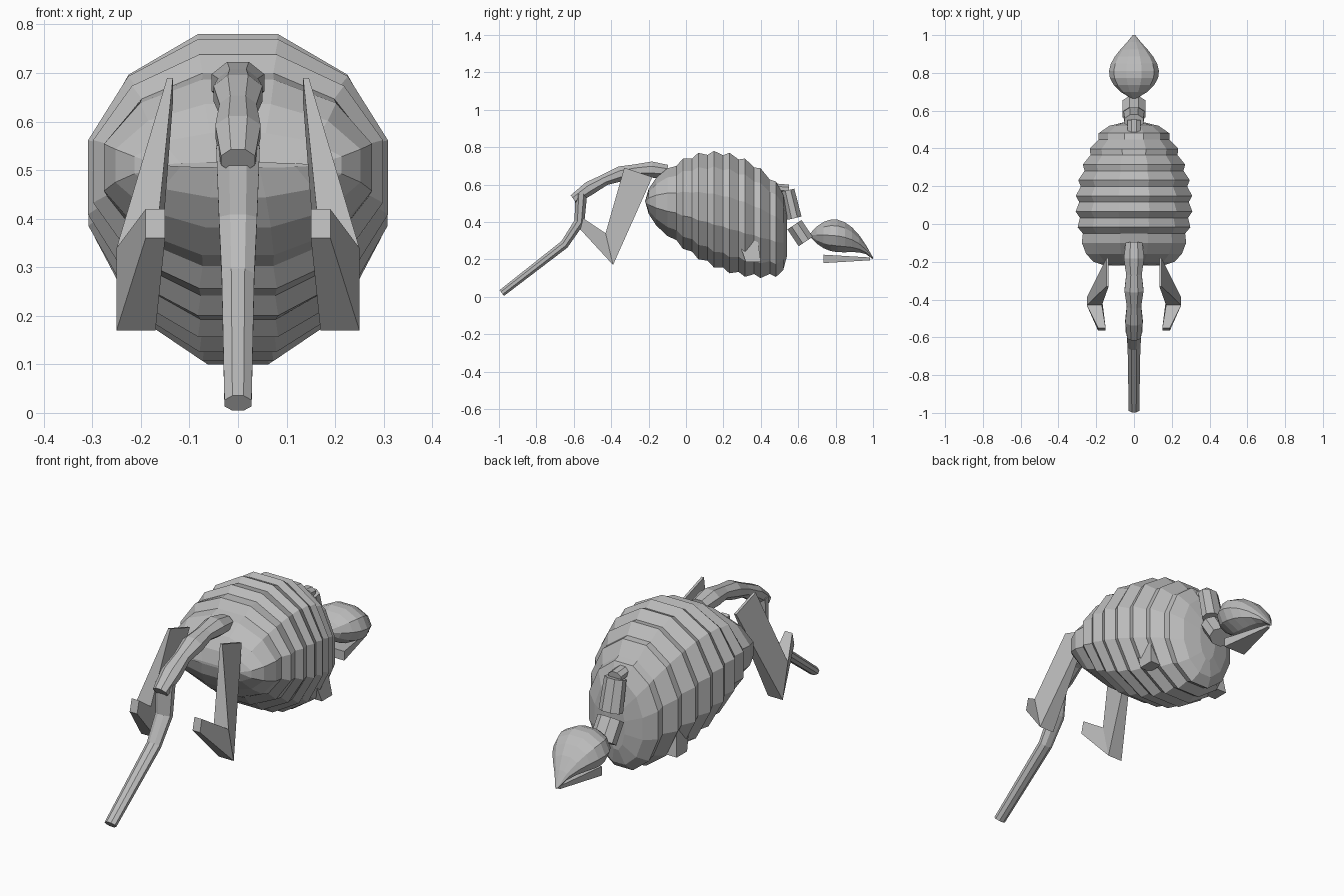
import bpy
import bmesh
from math import sin, cos, pi
from mathutils import Vector

default_cube = bpy.data.objects.get("Cube")
if default_cube:
    bpy.data.objects.remove(default_cube, do_unlink=True)

# One plain colour for every part
grey = (0.5, 0.5, 0.5, 1)
material = bpy.data.materials.new("plain_grey")
material.use_nodes = True
material.diffuse_color = grey
material.node_tree.nodes["Principled BSDF"].inputs["Base Color"].default_value = grey


def loft(name, rings, mirror=False):
    """Skin a list of equal-length point rings and cap both ends."""
    bm = bmesh.new()
    loops = [[bm.verts.new(point) for point in ring] for ring in rings]
    count = len(loops[0])
    for near, far in zip(loops, loops[1:]):
        for i in range(count):
            j = (i + 1) % count
            bm.faces.new((near[i], near[j], far[j], far[i]))
    bm.faces.new(loops[0])
    bm.faces.new(loops[-1])
    bmesh.ops.recalc_face_normals(bm, faces=bm.faces)
    mesh = bpy.data.meshes.new(name)
    bm.to_mesh(mesh)
    bm.free()
    mesh.materials.append(material)
    part = bpy.data.objects.new(name, mesh)
    bpy.context.collection.objects.link(part)
    if mirror:
        part.modifiers.new("Mirror", 'MIRROR')


def oval(centre, up, width, depth, sides):
    """Ring around a centre, with a flat side facing up; sizes are half extents."""
    across = Vector((1, 0, 0)) * width / cos(pi / sides)
    along = up * depth / cos(pi / sides)
    turns = [(i + 0.5) * 2 * pi / sides for i in range(sides)]
    return [centre + across * sin(turn) + along * cos(turn) for turn in turns]


def upright_oval(y, width, top, bottom, sides):
    centre = Vector((0, y, (top + bottom) / 2))
    return oval(centre, Vector((0, 0, 1)), width, (top - bottom) / 2, sides)


def tube(name, path, start, end, flatten=0.7, bulge=0):
    """Tapered tube along (y, z) points; bulge makes alternate rings thicker."""
    points = [Vector((0, y, z)) for y, z in path]
    last = len(points) - 1
    rings = []
    for k, point in enumerate(points):
        heading = (points[min(k + 1, last)] - points[max(k - 1, 0)]).normalized()
        radius = start + (end - start) * k / last
        radius *= 1 - bulge * cos(k * pi)
        up = heading.cross(Vector((1, 0, 0)))
        rings.append(oval(point, up, radius, radius * flatten, sides=8))
    loft(name, rings)


def slab(name, sections, mirror=False):
    """Four-sided limb; a section is x, width and two (y, z) edges."""
    rings = []
    for x, width, first, second in sections:
        inner, outer = x - width / 2, x + width / 2
        rings.append([(inner, *first), (outer, *first), (outer, *second), (inner, *second)])
    loft(name, rings, mirror)


def body_ring(y, shrink=0):
    """Body outline: arched back, rounded belly and flanks."""
    width = 0.31 - 0.85 * (y - 0.1) ** 2
    top = 0.78 - 1.5 * (y - 0.15) ** 2
    bottom = 0.1 + 0.9 * (y - 0.4) ** 2
    return upright_oval(y, width - shrink, top - shrink, bottom + shrink, sides=12)


# Ribbed body: each rib peak is followed by a pinched groove
rib_count, rib_gap, first_rib = 8, 0.083, -0.1
body = [body_ring(-0.22, shrink=0.07), body_ring(-0.2, shrink=0.02), body_ring(-0.16)]
for rib in range(rib_count):
    peak = first_rib + rib * rib_gap
    body.append(body_ring(peak))
    if rib < rib_count - 1:
        body.append(body_ring(peak + rib_gap * 0.6, shrink=0.02))
body += [body_ring(0.52, shrink=0.03), body_ring(0.54, shrink=0.1)]
loft("ribbed_body", body)

# Arched, knobbly hip
hip_steps = [-0.1 - step / 12 for step in range(7)]
tube("hip", [(y, 0.68 - (y + 0.2) ** 2) for y in hip_steps],
     start=0.05, end=0.04, flatten=0.8, bulge=0.12)

# Tail hanging from the hip and trailing to the ground
tube("tail", [(-0.56, 0.55), (-0.57, 0.4), (-0.65, 0.28), (-0.985, 0.02)],
     start=0.045, end=0.028)

# Bent hind legs with a raised foot
slab("hind_legs", [(0.14, 0.012, (-0.33, 0.69), (-0.18, 0.64)),
                   (0.21, 0.08, (-0.43, 0.34), (-0.39, 0.17)),
                   (0.17, 0.04, (-0.55, 0.42), (-0.565, 0.36))], mirror=True)

# Stubby forelegs
slab("forelegs", [(0.18, 0.07, (0.28, 0.3), (0.38, 0.33)),
                  (0.2, 0.06, (0.32, 0.185), (0.4, 0.185))], mirror=True)

# Neck bones
tube("neck_base", [(0.43, 0.585), (0.55, 0.575)], start=0.035, end=0.035)
tube("neck_middle", [(0.545, 0.57), (0.58, 0.42)], start=0.05, end=0.055)
tube("neck_upper", [(0.58, 0.385), (0.64, 0.295)], start=0.06, end=0.06, flatten=0.75)

# Teardrop skull: swells behind the eyes, then droops to a pointed beak
skull = []
skull_steps, skull_back, skull_length = 9, 0.66, 0.34
for step in range(skull_steps + 1):
    t = step / skull_steps
    swell = max(sin(pi * t ** 0.8), 0.05)
    middle = 0.33 - 0.125 * t ** 4
    height = 0.087 * swell
    skull.append(upright_oval(skull_back + skull_length * t, 0.126 * swell,
                              middle + height, middle - height, sides=10))
loft("skull", skull)

# Thin lower jaw tapering to the beak
slab("lower_jaw", [(0, 0.12, (0.735, 0.225), (0.735, 0.18)),
                   (0, 0.015, (0.985, 0.21), (0.985, 0.195))])
